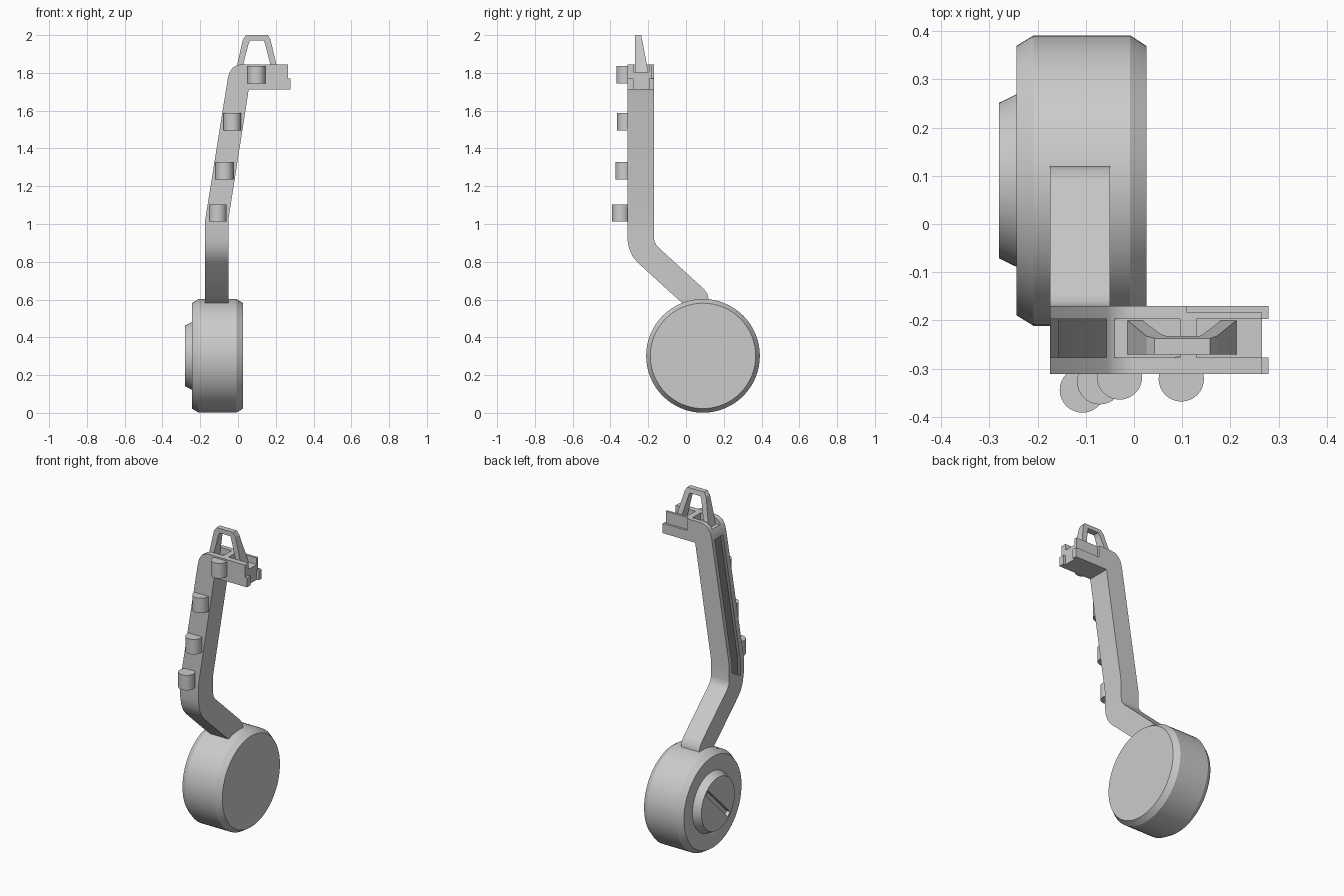
import bpy, bmesh, math
from mathutils import Matrix

if "Cube" in bpy.data.objects:
    bpy.data.objects.remove(bpy.data.objects["Cube"])


def material(name, v):
    m = bpy.data.materials.new(name)
    m.diffuse_color = (v, v, v, 1)
    m.use_nodes = True
    m.node_tree.nodes["Principled BSDF"].inputs["Base Color"].default_value = m.diffuse_color
    return m


grey = material("light_grey", 0.6)
dark = material("dark_grey", 0.24)


def finish(name, bm):
    bmesh.ops.remove_doubles(bm, verts=bm.verts, dist=1e-5)
    bmesh.ops.recalc_face_normals(bm, faces=bm.faces)
    me = bpy.data.meshes.new(name)
    bm.to_mesh(me)
    bm.free()
    me.materials.append(grey)
    ob = bpy.data.objects.new(name, me)
    bpy.context.collection.objects.link(ob)
    return ob


def loft(name, rings):
    """Skin a list of equal-sized rings and cap both ends."""
    bm = bmesh.new()
    rows = [[bm.verts.new(p) for p in r] for r in rings]
    n = len(rows[0])
    for a, b in zip(rows, rows[1:]):
        for i in range(n):
            j = (i + 1) % n
            bm.faces.new((a[i], a[j], b[j], b[i]))
    bm.faces.new(rows[0])
    bm.faces.new(rows[-1])
    return finish(name, bm)


def box(name, x0, x1, y0, y1, z0, z1):
    return loft(name, [[(x0, y0, z), (x1, y0, z), (x1, y1, z), (x0, y1, z)] for z in (z0, z1)])


def lathe_x(name, profile, cy, cz, seg=64):
    """Revolve (x, radius) points about an axis along x."""
    return loft(name, [[(x, cy + r * math.cos(2 * math.pi * i / seg),
                         cz + r * math.sin(2 * math.pi * i / seg)) for i in range(seg)]
                       for x, r in profile])


def cut(target, cutters):
    for c in cutters:
        m = target.modifiers.new("cut", 'BOOLEAN')
        m.object, m.operation, m.solver = c, 'DIFFERENCE', 'EXACT'
    bpy.context.view_layer.update()
    dg = bpy.context.evaluated_depsgraph_get()
    me = bpy.data.meshes.new_from_object(target.evaluated_get(dg))
    target.modifiers.clear()
    target.data = me
    me.materials.clear()
    me.materials.append(grey)
    for p in me.polygons:
        p.material_index = 0
    for c in cutters:
        bpy.data.objects.remove(c)


def smooth(ob, angle=30):
    bpy.ops.object.select_all(action='DESELECT')
    ob.select_set(True)
    bpy.context.view_layer.objects.active = ob
    bpy.ops.object.shade_smooth_by_angle(angle=math.radians(angle))


# Wheel with chamfered rims, dished left face and tapered hub
CY, CZ = 0.09, 0.302
wheel = lathe_x("wheel", [(0.026, 0.279), (-0.008, 0.301), (-0.208, 0.301), (-0.244, 0.279),
                          (-0.244, 0.218), (-0.235, 0.183), (-0.28, 0.161)], CY, CZ)
slot = box("slot_cutter", -0.3, -0.257, -0.148, 0.148, -0.016, 0.016)
slot.data.transform(Matrix.Translation((0, CY, CZ)) @ Matrix.Rotation(math.radians(45), 4, 'X'))
cut(wheel, [slot])
smooth(wheel)

# Leg: diagonal foot, slanted shin and horizontal head in one loft
X0, X1, Y0, Y1 = -0.174, -0.05, -0.311, -0.17
foot = [((0.0, 0.5), (0.12, 0.5)), ((-0.01, 0.575), (0.12, 0.6)),
        ((-0.04, 0.6), (0.113, 0.632)), ((-0.06, 0.617), (0.09, 0.66)),
        ((-0.255, 0.795), (-0.145, 0.875)), ((-0.284, 0.83), (-0.158, 0.89)),
        ((-0.302, 0.872), (-0.167, 0.907)), ((Y0, 0.92), (Y1, 0.93))]
shin = [((X0, 1.02), (X1, 1.03)), ((-0.055, 1.765), (0.052, 1.68)),
        ((-0.046, 1.8), (0.0545, 1.7)), ((-0.028, 1.828), (0.057, 1.711)),
        ((-0.002, 1.842), (0.059, 1.712)), ((0.025, 1.845), (0.061, 1.712)),
        ((0.265, 1.845), (0.265, 1.712))]
rings = [[(X0, f[0], f[1]), (X1, f[0], f[1]), (X1, b[0], b[1]), (X0, b[0], b[1])] for f, b in foot]
rings += [[(l[0], Y0, l[1]), (r[0], Y0, r[1]), (r[0], Y1, r[1]), (l[0], Y1, l[1])] for l, r in shin]
leg = loft("leg", rings)

# Channel down the left side, pockets in the head, rear ledge
P0, P1 = -0.277, -0.197
channel = loft("channel_cutter", [[(-0.25, y, zb), (-0.156, y, zb), (-0.156, y, 1.02),
                                   (-0.039, y, 1.75), (-0.25, y, 1.75)]
                                  for y, zb in ((P0, 0.92), (P1, 0.965))])
cut(leg, [channel,
          box("pocket_a", -0.04, 0.095, P0, P1, 1.805, 1.9),
          box("pocket_b", 0.13, 0.3, P0, P1, 1.805, 1.9),
          box("ledge", 0.11, 0.3, -0.183, -0.1, 1.772, 1.9)])
# Channel lining is dark
leg.data.materials.append(dark)
for p in leg.data.polygons:
    pts = [leg.data.vertices[i].co for i in p.vertices]
    if all(P0 - 0.001 < v.y < P1 + 0.001 and 0.9 < v.z < 1.76 for v in pts):
        p.material_index = 1
smooth(leg)

# End tabs on the head
for name, y0, y1 in (("front_tab", Y0, P0), ("rear_tab", P1, Y1)):
    box(name, 0.262, 0.279, y0, y1, 1.712, 1.77)

# Handle: chamfered trapezoid hoop with a sloping back
outer = [(-0.013, 1.806), (0.026, 1.976), (0.043, 2.0), (0.158, 2.0), (0.172, 1.976), (0.212, 1.806)]
inner = [(0.018, 1.806), (0.056, 1.955), (0.065, 1.972), (0.137, 1.972), (0.143, 1.955), (0.18, 1.806)]


def back(z):
    return -0.2 - 0.037 * (z - 1.806) / 0.194


hoop = []
for o, i in zip(outer, inner):
    hoop.append([(o[0], -0.27, o[1]), (o[0], back(o[1]), o[1]),
                 (i[0], back(i[1]), i[1]), (i[0], -0.27, i[1])])
loft("handle", hoop)

# Round lugs on the front of the leg
for k, (x, y, z) in enumerate([(-0.107, -0.344, 1.058), (-0.071, -0.327, 1.281),
                               (-0.03, -0.317, 1.541), (0.098, -0.321, 1.79)]):
    lug = loft(f"lug_{k + 1}", [[(x + 0.047 * math.cos(math.pi * a / 16),
                                  y + 0.047 * math.sin(math.pi * a / 16), z + h)
                                 for a in range(32)] for h in (-0.046, 0.046)])
    smooth(lug)
